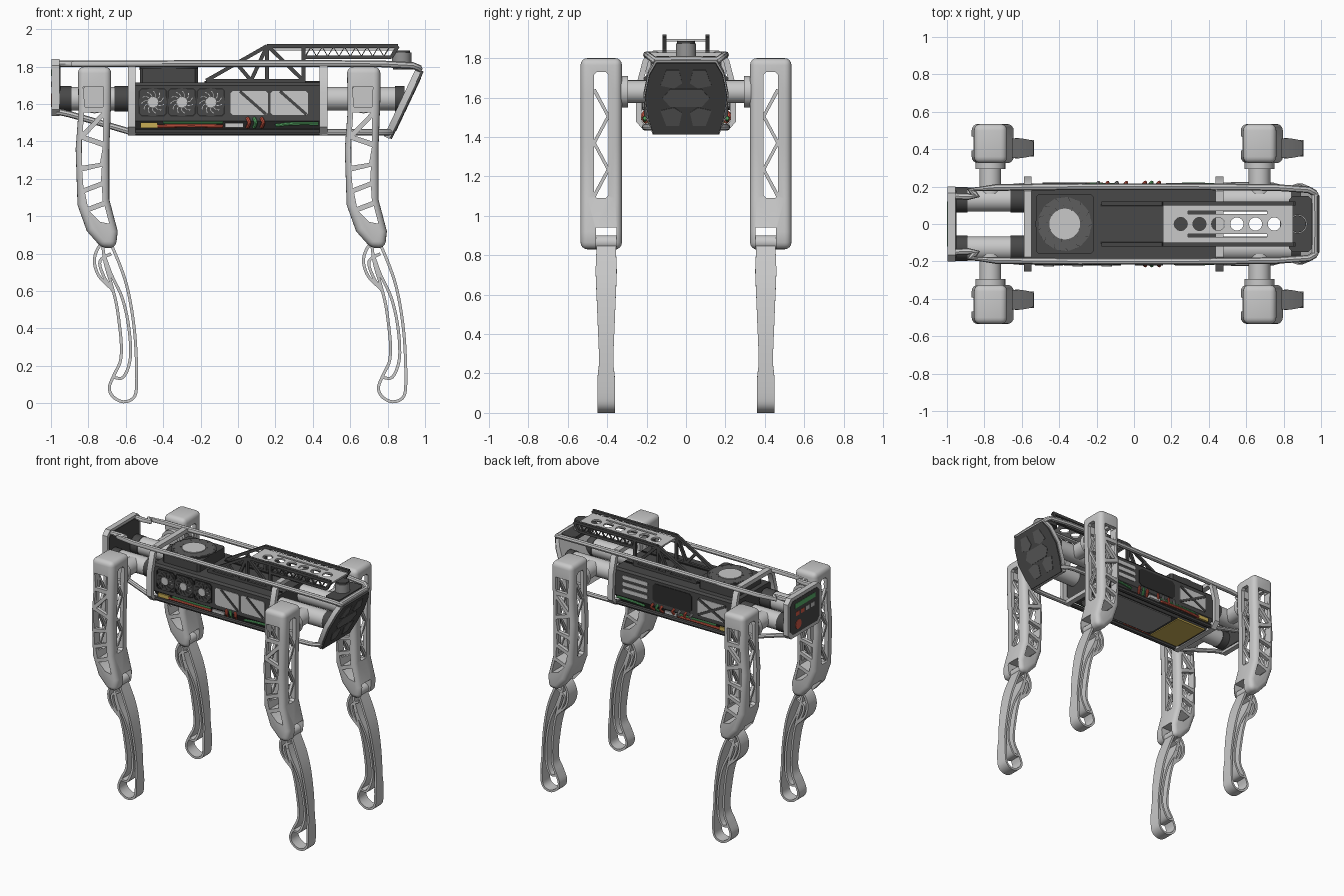
import bpy, bmesh, math
from mathutils import Vector, Matrix

if bpy.data.objects.get("Cube"):
    bpy.data.objects.remove(bpy.data.objects["Cube"])


def material(name, *rgb):
    m = bpy.data.materials.new(name)
    m.use_nodes = True
    m.diffuse_color = (*rgb, 1)
    m.node_tree.nodes["Principled BSDF"].inputs["Base Color"].default_value = (*rgb, 1)
    return m


light = material("light_grey", .58, .58, .58)
steel = material("steel_grey", .3, .3, .3)
mid = material("mid_grey", .11, .11, .11)
dark = material("dark_grey", .065, .065, .065)
black = material("near_black", .025, .025, .025)
red = material("red", .65, .1, .06)
green = material("green", .1, .42, .14)
yellow = material("yellow", .58, .42, .09)

# Drawing planes: (u, v, depth) to (x, y, z)
XZ = lambda u, v, w: (u, w, v)
YZ = lambda u, v, w: (w, u, v)
XY = lambda u, v, w: (u, v, w)
FACE = lambda u, v, w: (.822 + .176 * v + .903 * w, u, 1.412 + .372 * v - .43 * w)


def soften(me):
    me.shade_smooth()
    me.set_sharp_from_angle(angle=math.radians(35))


def link(name, me):
    ob = bpy.data.objects.new(name, me)
    bpy.context.collection.objects.link(ob)
    return ob


def add(name, verts, faces, mat):
    me = bpy.data.meshes.new(name)
    me.from_pydata(verts, [], faces)
    bm = bmesh.new()
    bm.from_mesh(me)
    bmesh.ops.recalc_face_normals(bm, faces=bm.faces)
    bm.to_mesh(me)
    bm.free()
    me.materials.append(mat)
    soften(me)
    return link(name, me)


def prism(name, pts, a, b, mat, plane=XZ):
    n = len(pts)
    verts = [plane(u, v, w) for w in (a, b) for u, v in pts]
    faces = [range(n), range(n, 2 * n)]
    faces += [(i, (i + 1) % n, n + (i + 1) % n, n + i) for i in range(n)]
    return add(name, verts, [tuple(f) for f in faces], mat)


def ribbon(name, pts, t, half, mat, plane=XZ, centre=0, closed=False):
    """Band of thickness t swept along a flat path; half is its half width."""
    n, verts, faces = len(pts), [], []
    for i, p in enumerate(pts):
        a = pts[i - 1] if closed or i else p
        b = pts[(i + 1) % n] if closed or i < n - 1 else p
        d = (Vector(b) - Vector(a)).normalized() * t / 2
        h = half(p[1]) if callable(half) else half
        for s, w in ((1, 1), (1, -1), (-1, -1), (-1, 1)):
            verts.append(plane(p[0] - s * d.y, p[1] + s * d.x, centre + w * h))
    for i in range(n if closed else n - 1):
        j = (i + 1) % n
        faces += [(4 * i + k, 4 * i + (k + 1) % 4, 4 * j + (k + 1) % 4, 4 * j + k) for k in range(4)]
    if not closed:
        faces += [(0, 1, 2, 3), tuple(range(4 * n - 4, 4 * n))]
    return add(name, verts, faces, mat)


def spline(pts, steps=5):
    """Smooth path through the points."""
    p = [Vector(q) for q in [pts[0], *pts, pts[-1]]]
    out = []
    for a, b, c, d in zip(p, p[1:], p[2:], p[3:]):
        for k in range(steps):
            t = k / steps
            out.append(b + (c - a) * t / 2 + (a * 2 - b * 5 + c * 4 - d) * t * t / 2
                       + (b * 3 - a - c * 3 + d) * t ** 3 / 2)
    return [tuple(q) for q in out + [p[-1]]]


def circle(u, v, r, n=28):
    return [(u + r * math.cos(2 * math.pi * k / n), v + r * math.sin(2 * math.pi * k / n)) for k in range(n)]


def rect(a, b, c, d, r=0):
    """Rectangle from (a, c) to (b, d) with optional cut corners."""
    if not r:
        return [(a, c), (b, c), (b, d), (a, d)]
    return [(a + r, c), (b - r, c), (b, c + r), (b, d - r), (b - r, d), (a + r, d), (a, d - r), (a, c + r)]


def both(pts):
    """Close a half outline by reflecting it."""
    return pts + [(-u, v) for u, v in reversed(pts)]


def bake(ob):
    bpy.context.view_layer.update()
    me = bpy.data.meshes.new_from_object(ob.evaluated_get(bpy.context.evaluated_depsgraph_get()))
    soften(me)
    ob.modifiers.clear()
    ob.data = me
    return ob


def cut(ob, cutters):
    for c in cutters:
        m = ob.modifiers.new("cut", "BOOLEAN")
        m.operation, m.object = "DIFFERENCE", c
    bake(ob)
    for c in cutters:
        bpy.data.objects.remove(c)


def tube(name, pts, r, mat):
    cu = bpy.data.curves.new(name, "CURVE")
    cu.dimensions, cu.bevel_depth, cu.bevel_resolution, cu.use_fill_caps = "3D", r, 2, True
    s = cu.splines.new("POLY")
    path = spline(pts, 3)
    s.points.add(len(path) - 1)
    for q, p in zip(s.points, path):
        q.co = (*p, 1)
    cu.materials.append(mat)
    ob = link(name, cu)
    bpy.context.view_layer.update()
    me = bpy.data.meshes.new_from_object(ob.evaluated_get(bpy.context.evaluated_depsgraph_get()))
    bpy.data.objects.remove(ob)
    soften(me)
    link(name, me)


def fan(name, u, v, r, w, out, plane, back, blade, blades, hub):
    prism(name + "_back", circle(u, v, r), w, w + out * .003, back, plane)
    ribbon(name + "_rim", circle(u, v, r), .014, .008, dark, plane, w, True)
    for k in range(blades):
        shape = [(.38, 0), (.7, .2), (.97, .5), (.97, .95), (.65, .65), (.38, .5)]
        a = 2 * math.pi * k / blades
        pts = [(u + r * q * math.cos(a + s), v + r * q * math.sin(a + s)) for q, s in shape]
        prism(name + "_blade", pts, w, w + out * .009, blade, plane)
    prism(name + "_hub", circle(u, v, r * hub), w, w + out * .014, light, plane)


# Upper leg: hollow rounded shell with truss windows and a knee fork
leg = [prism("upper_leg", [(-.088, 1.8), (.09, 1.8), (.09, 1.62), (.08, 1.36), (.08, 1.09), (.125, .92),
                           (.115, .83), (.04, .83), (-.04, .92), (-.09, 1.06), (-.1, 1.36), (-.085, 1.56)],
             -.105, .105, light)]
bev = leg[0].modifiers.new("round", "BEVEL")
bev.width, bev.segments = .035, 4
bake(leg[0])
windows = [[(-.06, 1.69), (.05, 1.69), (.045, 1.585), (-.05, 1.585)],
           [(-.055, 1.555), (.04, 1.555), (-.062, 1.45)],
           [(.045, 1.525), (.045, 1.4), (-.045, 1.43)],
           [(-.07, 1.41), (.045, 1.37), (.03, 1.285), (-.065, 1.27)],
           [(.04, 1.265), (-.065, 1.24), (-.058, 1.15), (.035, 1.185)],
           [(-.05, 1.125), (.04, 1.16), (.045, 1.08), (-.035, 1.05)],
           [(.055, 1.055), (-.025, 1.025), (.03, .97), (.08, .96)]]
cutters = [prism("cutter", [(-.055, 1.75), (.062, 1.75), (.052, 1.36), (.049, 1.1), (-.056, 1.1), (-.07, 1.36)],
                 -.078, .078, light)]
cutters += [prism("cutter", w, -.2, .2, light) for w in windows]
cutters += [prism("cutter", rect(-.038, .038, 1.09, 1.73, .015), -.2, .2, light, YZ),
            prism("cutter", rect(-.2, .2, .7, .94), -.077, .027, light)]
cut(leg[0], cutters)
zigzag = [(.036 * (-1) ** k, 1.64 - .135 * k) for k in range(5)]
leg += [ribbon("leg_lattice", zigzag, .018, .01, light, YZ, x) for x in (-.075, .065)]
# Hip axle and flange
leg += [prism("hip_axle", circle(0, 1.63, .058), -.27, -.1, light),
        prism("hip_flange", circle(0, 1.63, .08), -.135, -.1, light)]


# Lower leg: thin bent bands that flare at the knee and the foot
def shin(z):
    stops = [(0, .045), (.17, .045), (.26, .035), (.45, .043), (.72, .054), (.9, .046)]
    for (a, p), (b, q) in zip(stops, stops[1:]):
        if z <= b:
            return p + (q - p) * max(0, z - a) / (b - a)
    return stops[-1][1]


bands = {"shin_band": [(.09, .85), (.14, .73), (.178, .61), (.207, .45), (.222, .29), (.226, .1), (.21, .03),
                       (.155, .008), (.1, .035), (.08, .085), (.107, .155), (.139, .225), (.144, .315),
                       (.134, .42), (.118, .53), (.09, .64), (.06, .74), (.045, .84)],
         "shin_rib": [(.05, .8), (.09, .69), (.15, .56), (.185, .4), (.192, .24), (.155, .14), (.1, .14)],
         "knee_loop": [(.06, .87), (.02, .83), (0, .76), (.025, .68), (.095, .61)],
         "knee_brace": [(.09, .8), (.03, .76), (.05, .68), (.1, .6)]}
for name, pts in bands.items():
    leg.append(ribbon(name, spline(pts), .016, shin, light, XZ, -.025))
leg.append(prism("knee_hub", circle(.07, .865, .036), -.08, .03, light))

# Place four legs
for part in leg:
    for end, x in (("rear", -.768), ("front", .671)):
        for side, s in (("left", 1), ("right", -1)):
            me = part.data.copy()
            me.transform(Matrix.Translation((x, s * .43, 0)) @ Matrix.Diagonal((1, s, 1, 1)))
            if s < 0:
                me.flip_normals()
            link(f"{end}_{side}_{part.name}", me)
    bpy.data.objects.remove(part)

# Body core, belly panels and battery
prism("body_core", both([(.2, 1.715), (.213, 1.7), (.213, 1.51), (.15, 1.44)]), -.56, .45, dark, YZ)
prism("battery", rect(-.53, -.28, -.155, .155), 1.433, 1.45, yellow, XY)
prism("belly_panel", rect(-.26, .4, -.14, .14, .03), 1.434, 1.45, steel, XY)
for y in (-.1, .1):
    prism("deck_ridge", rect(-.18, .44, y - .006, y + .006), 1.715, 1.722, black, XY)

# Frames around the body
for x in (-.568, .457):
    hoop = both([(.175, 1.815), (.205, 1.785), (.238, 1.66), (.24, 1.48), (.21, 1.447)])
    ribbon("body_hoop", hoop, .03, .021, light, YZ, x, True)

# Rails, hip motors, wires and side connectors
for s in (-1, 1):
    tube("top_rail", [(-.97, s * .15, 1.815), (-.84, s * .15, 1.815), (-.74, s * .195, 1.815),
                      (.76, s * .195, 1.815), (.97, s * .155, 1.785)], .018, light)
    tube("rear_lower_rail", [(-.97, s * .17, 1.555), (-.9, s * .175, 1.545), (-.57, s * .205, 1.45)], .017, light)
    tube("front_lower_rail", [(.45, s * .205, 1.45), (.74, s * .205, 1.45), (.82, s * .165, 1.45)], .017, light)
    tube("belly_rail", [(-.56, s * .2, 1.45), (.45, s * .2, 1.45)], .017, dark)
    for a, b, r, m in ((-.89, -.66, .064, light), (-.96, -.89, .068, dark), (-.66, -.57, .068, dark),
                       (.45, .84, .064, light), (.84, .89, .068, dark)):
        prism("hip_motor", circle(s * .13, 1.628, r), a, b, m, YZ)
    prism("battery_connector", rect(-.52, -.43, 1.472, 1.5), s * .18, s * .215, yellow)
    prism("cable_clip", rect(-.07, .03, 1.475, 1.498), s * .18, s * .213, light)
    tube("red_wire", [(-.43, s * .208, 1.481), (-.25, s * .212, 1.484), (-.08, s * .208, 1.481)], .01, red)
    tube("green_wire", [(-.4, s * .21, 1.5), (-.2, s * .214, 1.5), (-.08, s * .21, 1.5)], .007, green)
    tube("green_wire", [(.2, s * .208, 1.485), (.3, s * .213, 1.495), (.43, s * .21, 1.495)], .009, green)
    for x, m in ((.05, red), (.085, green), (.125, red)):
        tube("wire_loop", [(x, s * .21, 1.525), (x + .01, s * .222, 1.5), (x, s * .2, 1.475)], .01, m)

# Right side: three fans and two braced windows
for k in range(3):
    x = -.455 + .155 * k
    ribbon("fan_frame", rect(x - .072, x + .072, 1.538, 1.682, .012), .008, .007, black, XZ, -.213, True)
    fan("side_fan", x, 1.61, .068, -.213, -1, XZ, light, dark, 11, .42)
for x in (-.04, .175):
    prism("side_window", rect(x, x + .2, 1.54, 1.67, .012), -.21, -.217, light)
    ribbon("window_brace", [(x + .05, 1.668), (x + .19, 1.545)], .016, .006, dark, XZ, -.217)
# Left side: slots, sunk panel and crossed window
for z in (1.56, 1.61, 1.66):
    prism("side_slot", rect(.17, .38, z - .014, z + .014, .008), .21, .218, light)
prism("side_panel", rect(-.2, .13, 1.54, 1.68, .02), .21, .217, black)
for k in range(4):
    x = -.2 + .05 * k
    tube("wire_loop", [(x, .208, 1.53), (x + .01, .222, 1.51), (x, .21, 1.49)], .009, red if k % 2 else steel)
prism("crossed_window", rect(-.49, -.25, 1.54, 1.67, .012), .21, .217, light)
for a, b in ((1.545, 1.665), (1.665, 1.545)):
    ribbon("window_cross", [(-.485, a), (-.255, b)], .018, .006, dark, XZ, .217)

# Deck fan
prism("deck_fan_housing", rect(-.525, -.215, -.16, .16, .015), 1.71, 1.79, dark, XY)
fan("deck_fan", -.37, 0, .15, 1.79, 1, XY, black, mid, 13, .55)

# Payload truss with a drilled plate
for y in (-.11, .11):
    struts = [[(-.17, 1.725), (.155, 1.91), (.855, 1.91), (.82, 1.85), (.35, 1.85)], [(-.17, 1.725), (.36, 1.725)],
              [(-.01, 1.82), (.07, 1.725), (.155, 1.91)], [(.155, 1.91), (.155, 1.725)],
              [(.165, 1.905), (.35, 1.725)], [(.35, 1.91), (.35, 1.725)]]
    for p in struts:
        for a, b in zip(p, p[1:]):
            ribbon("truss_strut", [a, b], .02, .01, dark, XZ, y)
    lace = [(.36 + .03 * k, 1.905 if k % 2 else 1.855) for k in range(16)]
    ribbon("truss_lacing", lace, .008, .007, dark, XZ, y)
plate = prism("payload_plate", rect(.155, .85, -.1, .1), 1.885, 1.897, light, XY)
holes = [prism("cutter", circle(.25 + .1 * k, 0, .035), 1.8, 2, light, XY) for k in range(6)]
holes += [prism("cutter", rect(.29, .71, y - .008, y + .008), 1.8, 2, light, XY) for y in (-.062, .062)]
cut(plate, holes)

# Neck shelf, brow and sensor
prism("neck_shelf", rect(.83, .95, -.15, .15, .02), 1.785, 1.81, dark, XY)
tube("brow_rail", [(.965, -.16, 1.79), (.967, 0, 1.793), (.965, .16, 1.79)], .018, light)
prism("sensor", circle(.875, 0, .052), 1.81, 1.875, steel, XY)
prism("sensor_cap", circle(.875, 0, .045), 1.875, 1.886, dark, XY)

# Tilted face plate with sunken shapes
face = both([(.15, .97), (.187, .8), (.21, .5), (.19, .2), (.165, 0)])
prism("face_rim", [(u * 1.03, v * 1.04 - .01) for u, v in face], -.045, -.012, light, FACE)
prism("face_plate", face, -.014, 0, dark, FACE)
for s in (-1, 1):
    for d in (-1, 1):
        pocket = [(.02, .2), (.035, .38), (.1, .38), (.13, .17), (.06, .13)]
        prism("face_pocket", [(s * u, .5 + d * v) for u, v in pocket], 0, .003, mid, FACE)
prism("face_bar", both([(.08, .62), (.12, .5), (.08, .38)]), 0, .003, mid, FACE)

# Tail plate with control panel
prism("tail_frame", rect(-.2, .2, 1.535, 1.84, .035), -.996, -.955, light, YZ)
prism("tail_inner", rect(-.18, .18, 1.555, 1.82, .03), -.956, -.95, dark, YZ)
prism("tail_panel", rect(-.175, .175, 1.56, 1.815, .03), -.998, -.99, dark, YZ)
prism("tail_screen", rect(-.12, .12, 1.75, 1.785), -1, -.99, green, YZ)
for y in (-.09, -.03, .03, .09):
    prism("tail_port", rect(y - .02, y + .02, 1.69, 1.72), -1, -.99, light if y < 0 else red, YZ)
prism("stop_button", circle(.08, 1.62, .035), -1, -.99, red, YZ)
